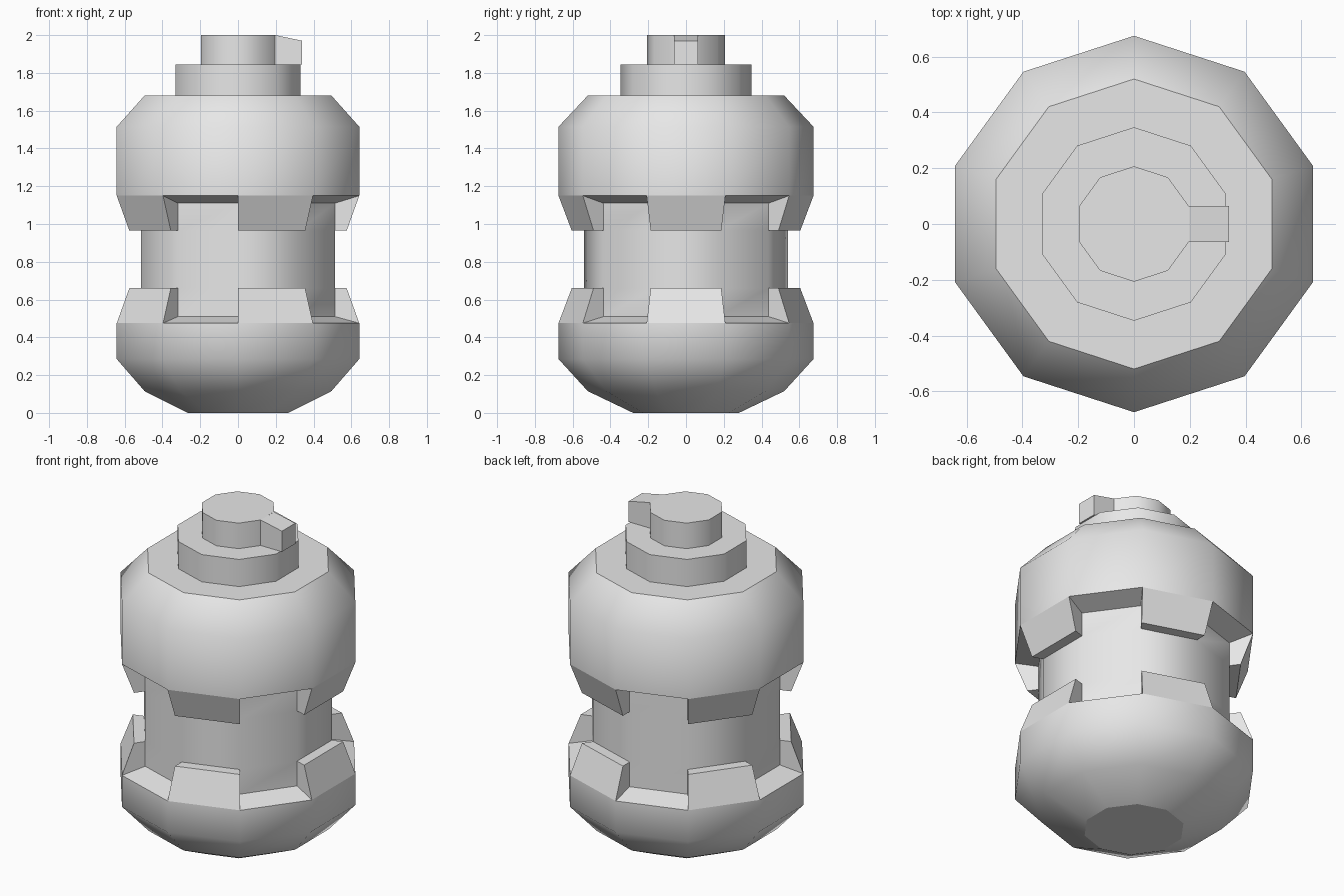
import bpy
import bmesh
from math import cos, sin, radians

if "Cube" in bpy.data.objects:
    bpy.data.objects.remove(bpy.data.objects["Cube"], do_unlink=True)

grey = bpy.data.materials.new("plain_grey")
grey.use_nodes = True
grey.diffuse_color = (0.8, 0.8, 0.8, 1)
grey.node_tree.nodes["Principled BSDF"].inputs["Base Color"].default_value = (0.8, 0.8, 0.8, 1)

SIDES = 10
ALL = range(SIDES)
TOOTH = range(0, SIDES, 2)
GAP = range(1, SIDES, 2)
OUTER, LIP, CORE = 0.675, 0.605, 0.54


def point(k, rz):
    a = radians(-90 + 360 / SIDES * k)
    return (rz[0] * cos(a), rz[0] * sin(a), rz[1])


def finish(bm, name):
    bmesh.ops.remove_doubles(bm, verts=bm.verts[:], dist=0.0001)
    mesh = bpy.data.meshes.new(name)
    bm.to_mesh(mesh)
    bm.free()
    mesh.materials.append(grey)
    ob = bpy.data.objects.new(name, mesh)
    bpy.context.collection.objects.link(ob)
    return ob


def add_face(bm, points, smooth=False):
    face = bm.faces.new([bm.verts.new(p) for p in points])
    face.smooth = smooth


def add_bands(bm, profile, segments, smooth=False):
    """Sweep a rising profile over the chosen sides of the decagon."""
    for a, b in zip(profile, profile[1:]):
        for k in segments:
            add_face(bm, [point(k, a), point(k + 1, a), point(k + 1, b), point(k, b)], smooth)


def add_disc(bm, rz, up=True):
    ring = [point(k, rz) for k in ALL]
    add_face(bm, ring if up else ring[::-1])


# Rounded lower shell with flat base
bm = bmesh.new()
add_bands(bm, [(0.28, 0), (0.52, 0.115), (OUTER, 0.285), (OUTER, 0.475)], ALL, True)
add_disc(bm, (0.28, 0), up=False)
add_bands(bm, [(OUTER, 0.475), (CORE, 0.51)], GAP)
finish(bm, "lower_shell")

# Upper shell with bevelled shoulder and flat top
bm = bmesh.new()
add_bands(bm, [(CORE, 1.11), (OUTER, 1.15)], GAP)
add_bands(bm, [(OUTER, 1.15), (OUTER, 1.515), (0.52, 1.68)], ALL, True)
add_bands(bm, [(0.52, 1.68), (0.347, 1.68)], ALL)
finish(bm, "upper_shell")

# Inner core seen between the shells
bm = bmesh.new()
add_bands(bm, [(CORE, 0.66), (CORE, 0.965)], ALL, True)
add_bands(bm, [(CORE, 0.51), (CORE, 0.66)], GAP, True)
add_bands(bm, [(CORE, 0.965), (CORE, 1.11)], GAP, True)
finish(bm, "core")

# Teeth on every second side
tooth_profiles = {
    "lower_teeth": ([(OUTER, 0.475), (LIP, 0.66), (CORE, 0.66)], (CORE, 0.51)),
    "upper_teeth": ([(CORE, 0.965), (LIP, 0.965), (OUTER, 1.15)], (CORE, 1.11)),
}
for name, (profile, root) in tooth_profiles.items():
    bm = bmesh.new()
    add_bands(bm, profile, TOOTH)
    wall = profile + [root]
    for k in TOOTH:
        add_face(bm, [point(k, p) for p in wall])
        add_face(bm, [point(k + 1, p) for p in reversed(wall)])
    finish(bm, name)

# Wide neck
bm = bmesh.new()
add_bands(bm, [(0.347, 1.68), (0.347, 1.845)], ALL, True)
add_bands(bm, [(0.347, 1.845), (0.207, 1.845)], ALL)
finish(bm, "neck")

# Small cap, open where the side tab joins
bm = bmesh.new()
add_bands(bm, [(0.207, 1.845), (0.207, 2)], [k for k in ALL if k != 2], True)
add_disc(bm, (0.207, 2))
finish(bm, "cap")

# Side tab with sloping top
bm = bmesh.new()
side = [(0.197, 1.845), (0.34, 1.845), (0.34, 1.97), (0.197, 2)]
front = [(x, -0.064, z) for x, z in side]
back = [(x, 0.064, z) for x, z in side]
add_face(bm, front)
add_face(bm, back[::-1])
for i in range(3):
    add_face(bm, [front[i + 1], front[i], back[i], back[i + 1]])
finish(bm, "side_tab")
